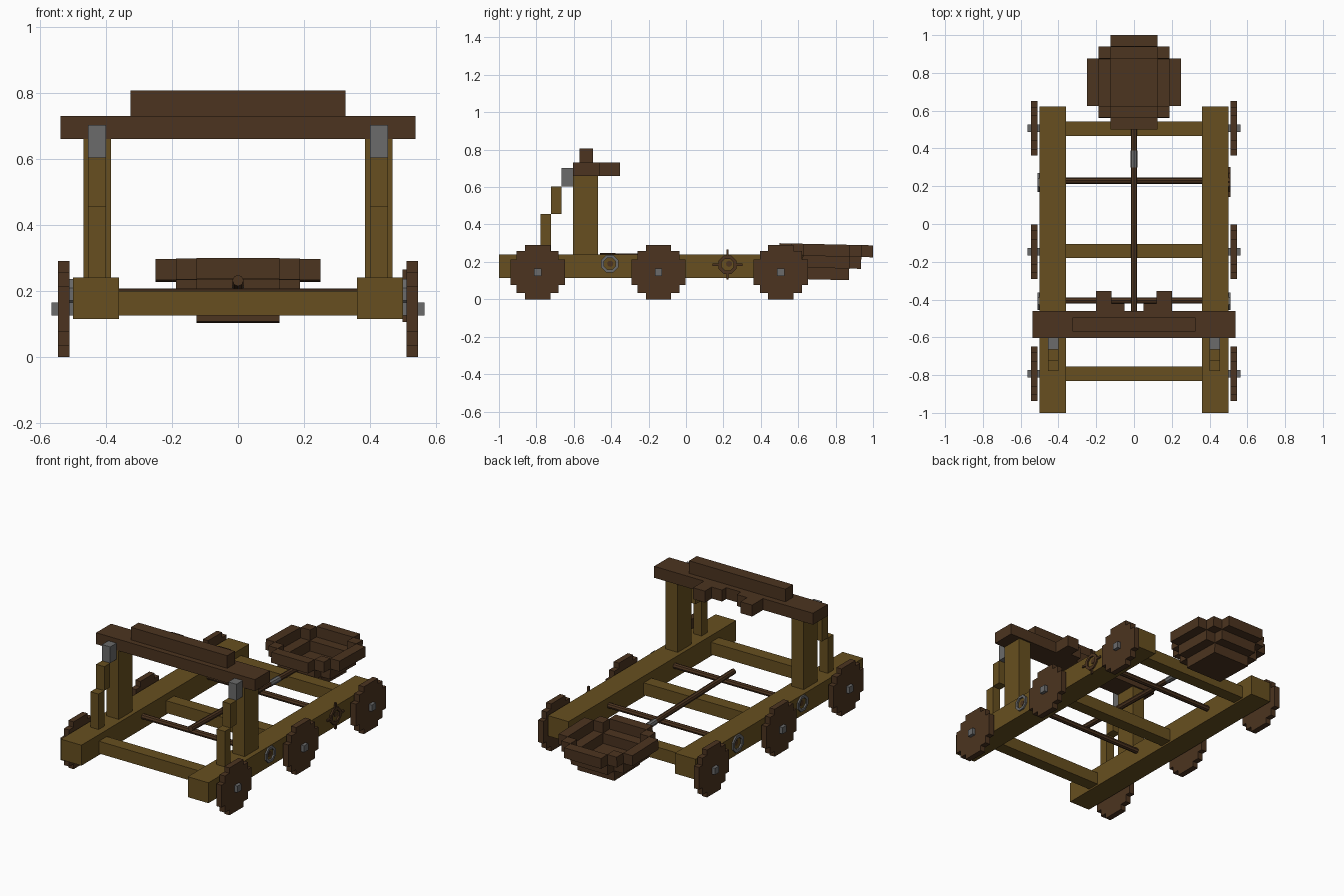
import bpy, bmesh, math
from mathutils import Matrix, Vector

if "Cube" in bpy.data.objects:
    bpy.data.objects.remove(bpy.data.objects["Cube"])


def material(name, rgb):
    m = bpy.data.materials.new(name)
    m.diffuse_color = (*rgb, 1)
    m.use_nodes = True
    m.node_tree.nodes["Principled BSDF"].inputs["Base Color"].default_value = m.diffuse_color
    return m


OLIVE = material("olive_wood", (0.135, 0.078, 0.014))
BROWN = material("dark_wood", (0.072, 0.034, 0.014))
GREY = material("iron", (0.145, 0.145, 0.145))


def finish(name, bm, mat):
    bmesh.ops.recalc_face_normals(bm, faces=bm.faces)
    me = bpy.data.meshes.new(name)
    bm.to_mesh(me)
    bm.free()
    me.materials.append(mat)
    ob = bpy.data.objects.new(name, me)
    bpy.context.collection.objects.link(ob)
    return ob


def boxes(name, mat, ranges):
    """One object made of boxes given as (x0, x1, y0, y1, z0, z1)."""
    bm = bmesh.new()
    for x0, x1, y0, y1, z0, z1 in ranges:
        m = Matrix.Translation(((x0 + x1) / 2, (y0 + y1) / 2, (z0 + z1) / 2))
        bmesh.ops.create_cube(bm, size=1, matrix=m @ Matrix.Diagonal((x1 - x0, y1 - y0, z1 - z0, 1)))
    return finish(name, bm, mat)


def rod(name, mat, a, b, r):
    """Eight-sided rod between two points."""
    a, b = Vector(a), Vector(b)
    bm = bmesh.new()
    rot = (b - a).to_track_quat('Z', 'Y').to_matrix().to_4x4()
    bmesh.ops.create_cone(bm, cap_ends=True, segments=8, radius1=r, radius2=r,
                          depth=(b - a).length, matrix=Matrix.Translation((a + b) / 2) @ rot)
    return finish(name, bm, mat)


def prism(name, mat, profile, y, z, x0, x1):
    """Side profile (y, z) extruded along x."""
    bm = bmesh.new()
    face = bm.faces.new([bm.verts.new((x0, y + p, z + q)) for p, q in profile])
    new = bmesh.ops.extrude_face_region(bm, geom=[face])["geom"]
    bmesh.ops.translate(bm, vec=(x1 - x0, 0, 0), verts=[v for v in new if isinstance(v, bmesh.types.BMVert)])
    return finish(name, bm, mat)


def ring(name, mat, y, z, r_in, r_out, x0, x1):
    """Octagonal ring on a rail side."""
    bm = bmesh.new()
    section = [(x0, r_in), (x1, r_in), (x1, r_out), (x0, r_out)]
    loops = []
    for i in range(8):
        a = math.tau * (i + 0.5) / 8
        loops.append([bm.verts.new((x, y + r * math.cos(a), z + r * math.sin(a))) for x, r in section])
    for i in range(8):
        p, q = loops[i], loops[(i + 1) % 8]
        for j in range(4):
            k = (j + 1) % 4
            bm.faces.new((p[j], p[k], q[k], q[j]))
    return finish(name, bm, mat)


def span(s, a, b):
    return tuple(sorted((s * a, s * b)))


# Stepped wheel outline: one quadrant turned four times
quadrant = [(0.145, 0.068), (0.112, 0.068), (0.112, 0.112), (0.068, 0.112), (0.068, 0.145)]
wheel_outline = []
for turn in range(4):
    for p, q in quadrant:
        for _ in range(turn):
            p, q = -q, p
        wheel_outline.append((p, q))

for s, side in ((-1, "left"), (1, "right")):
    # Side rail, upright post and stepped brace
    boxes(f"rail_{side}", OLIVE, [(*span(s, 0.36, 0.5), -1, 0.622, 0.115, 0.24)])
    boxes(f"post_{side}", OLIVE, [(*span(s, 0.385, 0.468), -0.604, -0.47, 0.24, 0.66)])
    bx = span(s, 0.40, 0.455)
    boxes(f"brace_{side}", OLIVE, [(*bx, -0.777, -0.722, 0.24, 0.457), (*bx, -0.722, -0.665, 0.457, 0.604)])
    boxes(f"brace_bracket_{side}", GREY, [(*bx, -0.665, -0.604, 0.604, 0.703)])
    # Wheels with square axle ends
    for i, y in enumerate((0.507, -0.147, -0.793)):
        prism(f"wheel_{side}_{i + 1}", BROWN, wheel_outline, y, 0.145, s * 0.51, s * 0.545)
        boxes(f"axle_end_{side}_{i + 1}", GREY, [(*span(s, 0.49, 0.565), y - 0.02, y + 0.02, 0.125, 0.165)])
    # Iron bearing rings
    ring(f"front_bearing_{side}", GREY, -0.408, 0.19, 0.034, 0.05, s * 0.498, s * 0.51)
ring("rear_bearing_left", GREY, 0.22, 0.185, 0.036, 0.055, -0.498, -0.51)

# Ratchet with four spikes on the right
ring("ratchet_ring", BROWN, 0.222, 0.185, 0.034, 0.053, 0.498, 0.51)
boxes("ratchet_spikes", BROWN, [b for s in (-1, 1) for b in (
    (0.498, 0.51, *sorted((0.222 + s * 0.045, 0.222 + s * 0.08)), 0.179, 0.191),
    (0.498, 0.51, 0.216, 0.228, *sorted((0.185 + s * 0.045, 0.185 + s * 0.08))))])

# Cross beams and winding rods
for i, y in enumerate((0.505, -0.143, -0.793)):
    boxes(f"cross_beam_{i + 1}", OLIVE, [(-0.365, 0.365, y - 0.038, y + 0.038, 0.125, 0.2)])
for i, y in enumerate((0.23, -0.405)):
    rod(f"winding_rod_{i + 1}", BROWN, (-0.502, y, 0.19), (0.502, y, 0.19), 0.017)

# Top crossbar, cap and notched arm stop
boxes("crossbar", BROWN, [(-0.538, 0.538, -0.604, -0.46, 0.66, 0.73)])
boxes("crossbar_cap", BROWN, [(-0.326, 0.326, -0.57, -0.496, 0.73, 0.807)])
boxes("arm_stop", BROWN, [b for s in (-1, 1) for b in (
    (*span(s, 0.12, 0.2), -0.46, -0.354, 0.66, 0.73),
    (*span(s, 0.05, 0.12), -0.46, -0.42, 0.66, 0.73))])

# Throwing arm with iron collar
slope = math.radians(-1.3)


def arm_point(y):
    return (0, y, 0.231 + (y + 0.46) * math.tan(slope))


rod("throwing_arm", BROWN, arm_point(-0.46), arm_point(0.57), 0.017)
rod("arm_collar", GREY, arm_point(0.3), arm_point(0.39), 0.0185)

# Stepped bowl, local y = 0 at the bowl centre
bowl = [(-0.125, 0.125, -0.125, 0.125, -0.155, -0.093)]
for s in (-1, 1):
    end, inner, mid = span(s, 0.188, 0.25), span(s, 0.125, 0.188), (-0.125, 0.125)
    bowl += [(*mid, *inner, -0.093, -0.03), (*inner, *mid, -0.093, -0.03),
             (*mid, *end, -0.03, 0.034), (*end, *mid, -0.03, 0.034)]
    bowl += [(*inner, *span(t, 0.125, 0.188), -0.03, 0.034) for t in (-1, 1)]
ob = boxes("bowl", BROWN, bowl)
ob.location = (0, 0.75, 0.26)
ob.rotation_euler = (slope, 0, 0)
